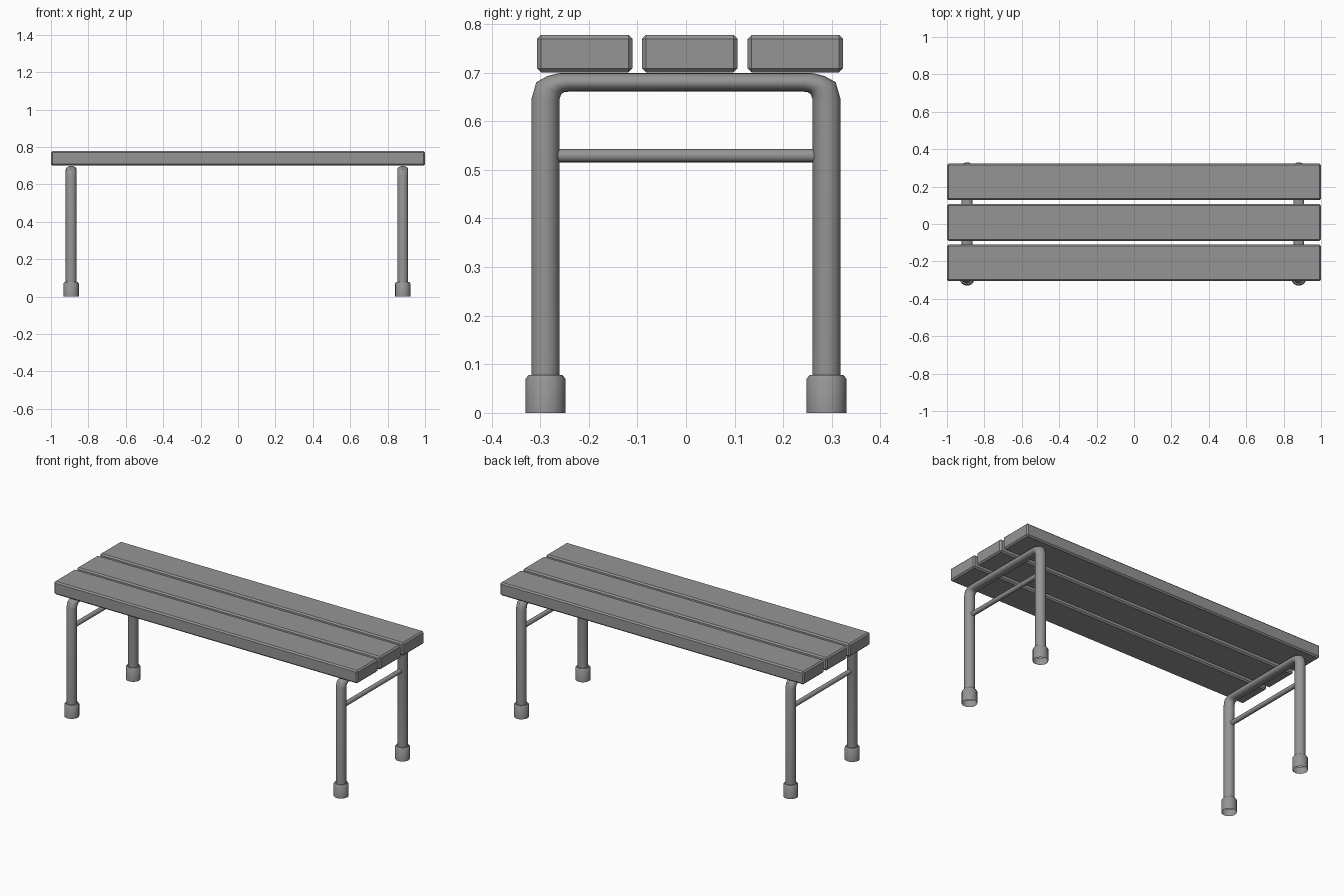
import bpy, bmesh, math
from mathutils import Vector

default = bpy.data.objects.get("Cube")
if default:
    bpy.data.objects.remove(default, do_unlink=True)

grey = bpy.data.materials.new("mid grey")
grey.use_nodes = True
colour = (0.3, 0.3, 0.3, 1)
grey.diffuse_color = colour
grey.node_tree.nodes["Principled BSDF"].inputs["Base Color"].default_value = colour

SIDES = 16


def add_object(name, bm, smooth=True):
    bmesh.ops.recalc_face_normals(bm, faces=bm.faces)
    mesh = bpy.data.meshes.new(name)
    bm.to_mesh(mesh)
    bm.free()
    mesh.materials.append(grey)
    ob = bpy.data.objects.new(name, mesh)
    bpy.context.collection.objects.link(ob)
    if smooth:
        bpy.ops.object.select_all(action='DESELECT')
        ob.select_set(True)
        bpy.context.view_layer.objects.active = ob
        bpy.ops.object.shade_smooth_by_angle(angle=math.radians(40))
    return ob


def skin(name, rings):
    """Join consecutive rings of points into an open tube."""
    bm = bmesh.new()
    loops = [[bm.verts.new(p) for p in ring] for ring in rings]
    for a, b in zip(loops, loops[1:]):
        for i in range(SIDES):
            j = (i + 1) % SIDES
            bm.faces.new((a[i], a[j], b[j], b[i]))
    return add_object(name, bm)


def ring(centre, u, v):
    """Ellipse of points around centre with half axes u and v."""
    steps = [2 * math.pi * i / SIDES for i in range(SIDES)]
    return [Vector(centre) + Vector(u) * math.cos(t) + Vector(v) * math.sin(t) for t in steps]


# seat planks
for name, y in (("front", -0.208), ("middle", 0.008), ("back", 0.225)):
    bm = bmesh.new()
    bmesh.ops.create_cube(bm, size=1)
    for v in bm.verts:
        v.co = Vector((v.co.x * 2, y + v.co.y * 0.196, 0.739 + v.co.z * 0.077))
    bmesh.ops.bevel(bm, geom=bm.edges[:], offset=0.008, segments=1, affect='EDGES')
    add_object(name + "_seat_plank", bm, smooth=False)

LEG_Y, LEG_R = 0.289, 0.029


def leg_frame(name, x):
    # outer and inner outline of the bent tube, flattened along the top
    half = [((-0.318, 0.03), (-0.26, 0.03)), ((-0.318, 0.645), (-0.26, 0.645)),
            ((-0.308, 0.68), (-0.257, 0.655)), ((-0.285, 0.693), (-0.25, 0.66)),
            ((-0.26, 0.699), (-0.235, 0.661))]
    pairs = half + [((-a, b), (-c, d)) for (a, b), (c, d) in reversed(half)]
    rings = []
    for outer, inner in pairs:
        o, i = Vector((x, *outer)), Vector((x, *inner))
        rings.append(ring((o + i) / 2, (LEG_R, 0, 0), (o - i) / 2))
    skin(name + "_leg_frame", rings)

    # cross brace between the two legs
    skin(name + "_cross_brace",
         [ring((x, y, 0.529), (0.0135, 0, 0), (0, 0, 0.0135)) for y in (-0.264, 0.264)])

    # hollow rubber feet
    for end, y in (("front", -LEG_Y), ("back", LEG_Y)):
        profile = [(0.041, 0), (0.041, 0.07), (0.035, 0.078), (LEG_R, 0.078)]
        skin(f"{name}_{end}_foot",
             [ring((x, y, z), (r, 0, 0), (0, r, 0)) for r, z in profile])


leg_frame("right", -0.892)
leg_frame("left", 0.881)
